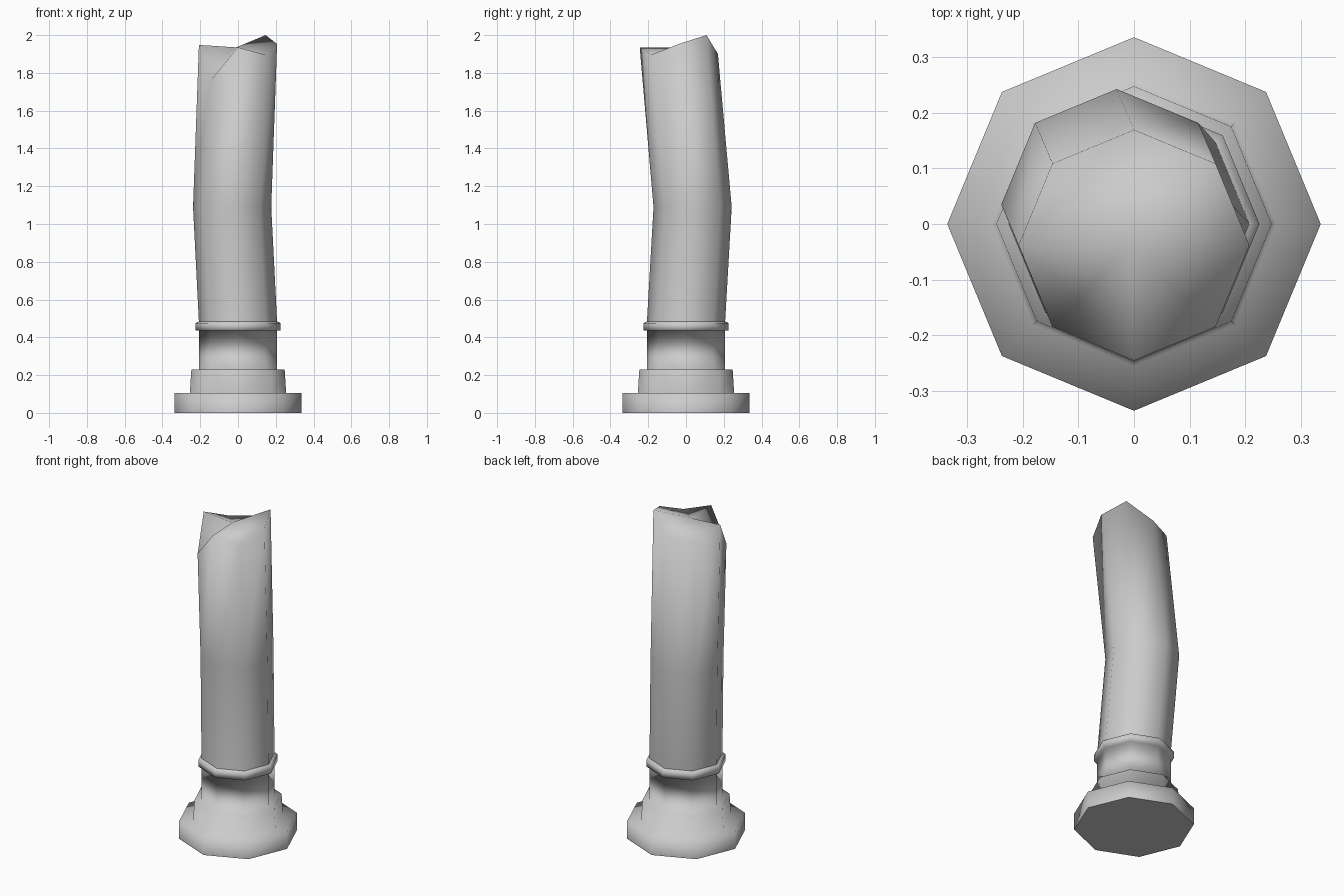
import bpy, bmesh, math

if "Cube" in bpy.data.objects:
    bpy.data.objects.remove(bpy.data.objects["Cube"])

SIDES = 8


def ring(bm, r, heights, cx=0.0, cy=0.0):
    """Octagonal ring; heights is one z or a z per corner."""
    if not isinstance(heights, (list, tuple)):
        heights = [heights] * SIDES
    return [bm.verts.new((cx + r * math.cos(i * math.tau / SIDES),
                          cy + r * math.sin(i * math.tau / SIDES), z))
            for i, z in enumerate(heights)]


def bridge(bm, a, b):
    for i in range(SIDES):
        j = (i + 1) % SIDES
        bm.faces.new((a[i], a[j], b[j], b[i])).smooth = True


def finish(bm, name):
    bmesh.ops.recalc_face_normals(bm, faces=bm.faces)
    mesh = bpy.data.meshes.new(name)
    bm.to_mesh(mesh)
    bm.free()
    obj = bpy.data.objects.new(name, mesh)
    bpy.context.collection.objects.link(obj)
    return obj


# stepped base: foot, plinth, neck and collar as one turned profile
profile = [(0.335, 0.0), (0.335, 0.105), (0.255, 0.105), (0.247, 0.23),
           (0.207, 0.23), (0.207, 0.435), (0.225, 0.435), (0.225, 0.475),
           (0.207, 0.485)]
bm = bmesh.new()
rings = [ring(bm, r, z) for r, z in profile]
for a, b in zip(rings, rings[1:]):
    bridge(bm, a, b)
bm.faces.new(rings[0][::-1])
bm.faces.new(rings[-1])
finish(bm, "base")

# bent shaft with a jagged broken top
bm = bmesh.new()
broken = [1.953, 2.0, 1.9, 1.885, 1.948, 1.76, 1.935, 1.895]
bottom = ring(bm, 0.207, 0.48)
bend = ring(bm, 0.207, 1.09, -0.031, 0.035)
top = ring(bm, 0.207, broken, 0.0, -0.038)
bridge(bm, bottom, bend)
bridge(bm, bend, top)

# splintered cap fans out from a raised centre
centre = bm.verts.new((-0.01, -0.04, 1.935))
for i in range(SIDES):
    bm.faces.new((top[i], top[(i + 1) % SIDES], centre)).smooth = True
bm.faces.new(bottom[::-1])
finish(bm, "broken_shaft")
